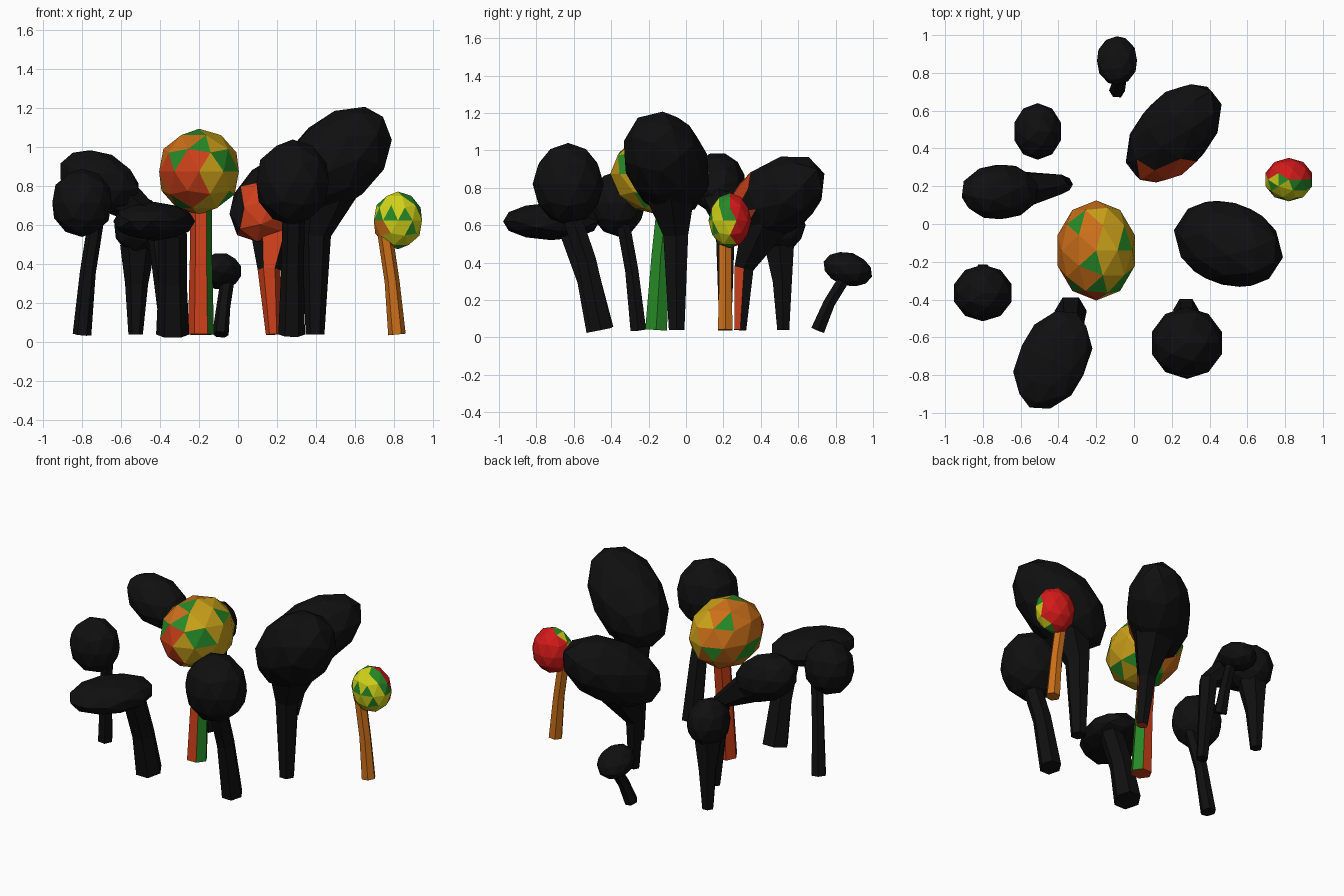
import bpy, bmesh, math, random
from mathutils import Vector, Matrix

if "Cube" in bpy.data.objects:
    bpy.data.objects.remove(bpy.data.objects["Cube"])

random.seed(4)

COLOURS = {"black": (.005, .005, .005), "orange": (.6, .16, .01), "rust": (.6, .05, .01),
           "yellow": (.6, .36, .01), "lime": (.65, .65, .01), "green": (.02, .25, .02),
           "red": (.65, .01, .01)}
SLOTS = list(COLOURS)
for n, c in COLOURS.items():
    bpy.data.materials.new(n).diffuse_color = (*c, 1)

def finish(name, bm, paint):
    bmesh.ops.recalc_face_normals(bm, faces=bm.faces)
    for f in bm.faces:
        f.material_index = SLOTS.index(paint(f.calc_center_median()))
    me = bpy.data.meshes.new(name)
    bm.to_mesh(me)
    bm.free()
    for n in SLOTS:
        me.materials.append(bpy.data.materials[n])
    bpy.context.collection.objects.link(bpy.data.objects.new(name, me))

# Six-sided trunk lofted through points with a radius at each
def trunk(name, pts, radii, paint, sides=6):
    bm = bmesh.new()
    rings = []
    for i, (p, r) in enumerate(zip(pts, radii)):
        t = (pts[min(i + 1, len(pts) - 1)] - pts[max(i - 1, 0)]).normalized()
        u = (Vector((1, 0, 0)) - t * t.x).normalized()
        v = t.cross(u)
        rings.append([bm.verts.new(p + r * (u * math.cos(a) + v * math.sin(a)))
                      for a in (math.tau * k / sides for k in range(sides))])
    for a, b in zip(rings, rings[1:]):
        for k in range(sides):
            n = (k + 1) % sides
            bm.faces.new((a[k], a[n], b[n], b[k]))
    bm.faces.new(rings[0])
    bm.faces.new(rings[-1])
    finish(name, bm, paint)

# Faceted crown: ellipsoid, its local z optionally turned to an azimuth and elevation
def crown(name, centre, size, lean, paint):
    bm = bmesh.new()
    bmesh.ops.create_icosphere(bm, subdivisions=2, radius=1)
    rot = Matrix()
    if lean:
        az, el = (math.radians(a) for a in lean)
        axis = Vector((math.cos(az) * math.cos(el), math.sin(az) * math.cos(el), math.sin(el)))
        rot = axis.to_track_quat('Z', 'Y').to_matrix().to_4x4()
    bm.transform(Matrix.Translation(centre) @ rot @ Matrix.Diagonal((*size, 1)))
    finish(name, bm, paint)

def black(c):
    return "black"

# A tree: trunk from base (x, y) through a knee; a flared trunk widens into its crown
def tree(name, base, r, knee, centre, size, lean=None, flare=False, knee_z=None,
         trunk_paint=black, crown_paint=black):
    c = Vector(centre)
    b = Vector((*base, .04))
    k = Vector((*knee, knee_z or c.z / 2))
    if flare:
        top, radii = k.lerp(c, .65), (r, 1.6 * r, .7 * size[0])
    else:
        top, radii = k + 1.5 * (k - b), (r, .85 * r, .85 * r)
        top.z = .9 * c.z
    trunk(name + "_trunk", [b, k, top], radii, trunk_paint)
    crown(name + "_crown", c, size, lean, crown_paint)

# Facet colours of the painted trees
def central_crown(c):
    if random.random() < .2:
        return "green"
    return "yellow" if c.x > -.19 else ("rust" if c.y < -.25 and c.z < .98 else "orange")

def central_trunk(c):
    return "green" if c.x > -.16 and c.y > -.2 else "rust"

def small_crown(c):
    if c.y > .25:
        return "red"
    if c.x < .77 and c.z < .62:
        return "orange"
    return "green" if random.random() < .2 else "lime"

def orange(c):
    return "orange"

def low_end(c):
    return "rust" if c.y < .32 and c.x > .03 else "black"

# Upright crowns
tree("central_tree", (-.19, -.16), .067, (-.19, -.135), (-.2, -.14, .875), (.215, .265, .22),
     trunk_paint=central_trunk, crown_paint=central_crown)
tree("left_round_tree", (-.8, -.255), .048, (-.77, -.29), (-.8, -.365, .715), (.16, .15, .175))
tree("front_round_tree", (.275, -.455), .068, (.28, -.53), (.28, -.63, .82), (.195, .19, .22))
tree("right_small_tree", (.815, .21), .045, (.79, .21), (.82, .235, .625), (.13, .115, .148),
     trunk_paint=orange, crown_paint=small_crown)
tree("cone_tree", (-.525, .52), .037, (-.52, .515), (-.51, .49, .6), (.13, .15, .15), flare=True)

# Leaning crowns
tree("back_tree", (-.09, .705), .042, (-.075, .765), (-.09, .865, .365), (.11, .09, .135), (90, -17))
tree("front_flat_tree", (-.335, -.46), .085, (-.335, -.52), (-.43, -.72, .62), (.19, .1, .28), (64, 0))
tree("left_leaning_tree", (-.36, .21), .037, (-.41, .21), (-.71, .17, .825), (.15, .15, .22),
     (182, 25), flare=True, knee_z=.6)
tree("back_leaning_tree", (.18, .29), .037, (.16, .31), (.21, .48, .74), (.2, .2, .34),
     (48, 28), flare=True, trunk_paint=low_end, crown_paint=low_end)
tree("tall_tree", (.395, -.05), .048, (.4, -.055), (.5, -.105, .93), (.225, .225, .345),
     (-21, 41), flare=True, knee_z=.55)

for m in bpy.data.materials:
    if m.users and not m.is_grease_pencil:
        m.use_nodes = True
        m.node_tree.nodes["Principled BSDF"].inputs["Base Color"].default_value = m.diffuse_color
